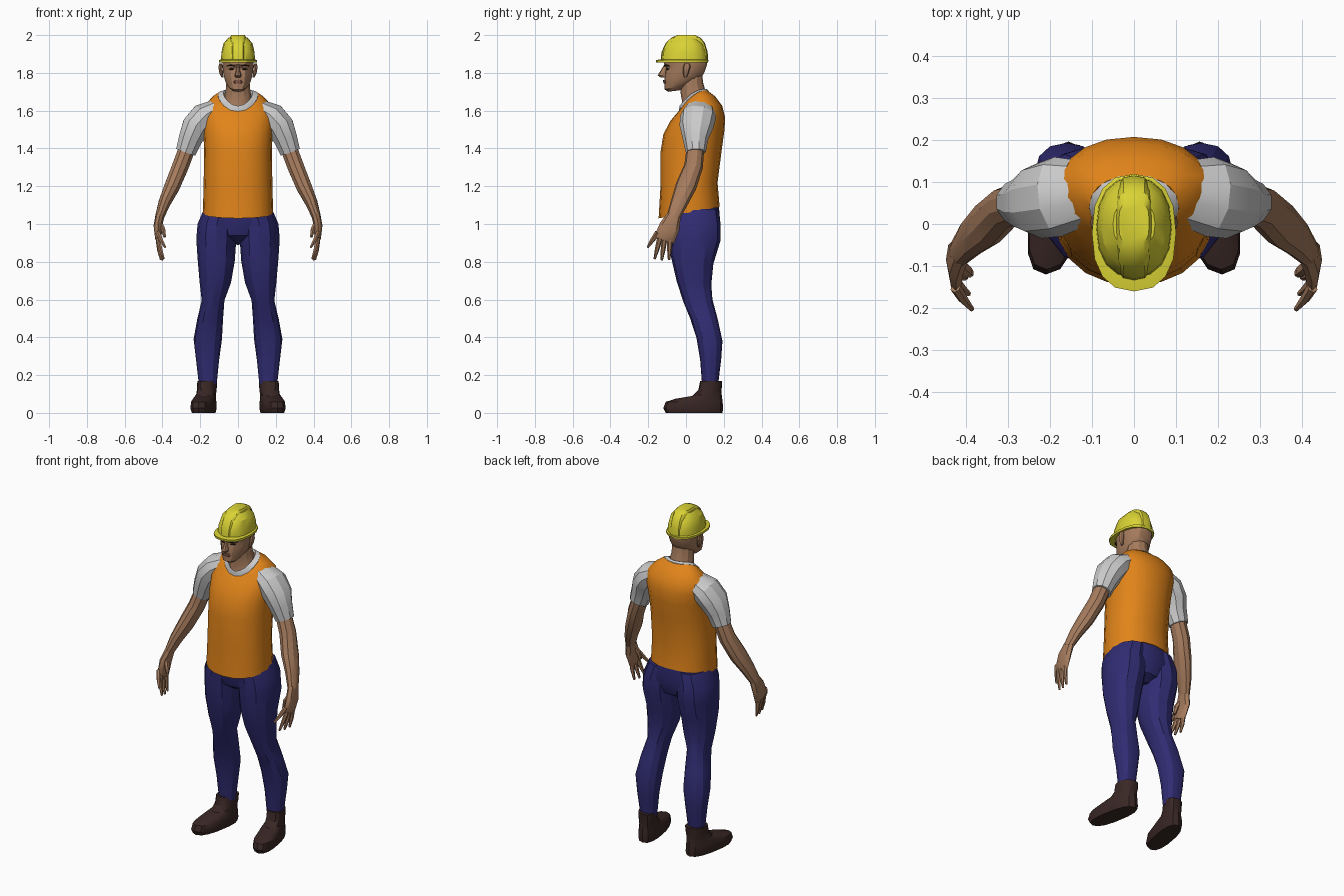
import bpy, bmesh
from math import sin, cos, pi, radians, copysign
from mathutils import Vector


def material(name, r, g, b):
    m = bpy.data.materials.new(name)
    m.diffuse_color = (r, g, b, 1)
    return m


SKIN = material("skin", .38, .2, .11)
ORANGE = material("orange", .75, .23, .01)
WHITE = material("white", .68, .68, .71)
BLUE = material("blue", .03, .025, .17)
BROWN = material("brown", .04, .02, .018)
YELLOW = material("yellow", .7, .65, .035)
DARK = material("dark", .035, .02, .015)
LIP = material("lip", .25, .1, .07)


def skin_rings(name, rings, mat, mirror=False, angle=28):
    """Bridge equal-sized point rings into a capped mesh."""
    bm = bmesh.new()
    vs = [[bm.verts.new(p) for p in r] for r in rings]
    n = len(vs[0])
    for a, b in zip(vs, vs[1:]):
        for i in range(n):
            j = (i + 1) % n
            bm.faces.new((a[i], a[j], b[j], b[i]))
    bm.faces.new(vs[0])
    bm.faces.new(vs[-1])
    bmesh.ops.recalc_face_normals(bm, faces=bm.faces)
    me = bpy.data.meshes.new(name)
    bm.to_mesh(me)
    bm.free()
    me.materials.append(mat)
    me.shade_smooth()
    me.set_sharp_from_angle(angle=radians(angle))
    ob = bpy.data.objects.new(name, me)
    bpy.context.collection.objects.link(ob)
    if mirror:
        ob.modifiers.new("mirror", 'MIRROR').use_mirror_merge = False
    return ob


def power(v, p):
    return copysign(abs(v) ** (2 / p), v)


def loft(name, rows, mat, n=16, p=2.0, skew=0, **kw):
    """Rows: centre x, half width, front y, front z, back y, back z, side lift."""
    rings = []
    for row in rows:
        cx, rx, yf, zf, yb, zb = row[:6]
        lift = row[6] if len(row) > 6 else 0
        ring = []
        for i in range(n):
            a = 2 * pi * i / n
            s, c = power(sin(a), p), power(cos(a), p)
            y = (yf + yb) / 2 - c * (yb - yf) / 2
            z = (zf + zb) / 2 - c * (zb - zf) / 2 + lift * s * s
            ring.append((cx + rx * s + skew * (y - .13), y, z))
        rings.append(ring)
    return skin_rings(name, rings, mat, **kw)


def limb(name, rows, mat, n=10, mirror=True, **kw):
    """Rows: centre x, y, z, half depth (y), half thickness."""
    pts = [Vector(r[:3]) for r in rows]
    rings = []
    for k, r in enumerate(rows):
        t = (pts[min(k + 1, len(pts) - 1)] - pts[max(k - 1, 0)]).normalized()
        u = Vector((0, 1, 0))
        u = (u - t * u.dot(t)).normalized()
        v = t.cross(u)
        rings.append([pts[k] + u * r[3] * cos(2 * pi * i / n) + v * r[4] * sin(2 * pi * i / n)
                      for i in range(n)])
    return skin_rings(name, rings, mat, mirror=mirror, **kw)


# Vest and shirt collar
loft("vest", [
    (0, .186, -.145, 1.03, .178, 1.09),
    (0, .182, -.135, 1.2, .167, 1.22),
    (0, .179, -.135, 1.38, .19, 1.4),
    (0, .184, -.12, 1.475, .204, 1.5),
    (0, .191, -.083, 1.545, .207, 1.565, .01),
    (0, .185, -.05, 1.585, .192, 1.625, .015),
    (0, .14, -.04, 1.595, .155, 1.675, .03),
    (0, .106, -.034, 1.598, .115, 1.705, .03),
], ORANGE, n=20, p=2.2, angle=35)
loft("shirt_collar", [
    (0, .108, -.036, 1.57, .118, 1.68, .02),
    (0, .107, -.038, 1.598, .118, 1.707, .032),
    (0, .078, -.034, 1.625, .108, 1.715, .025),
    (0, .07, -.02, 1.61, .1, 1.7, .02),
], WHITE)

# Sleeves and forearms
limb("sleeve", [
    (.11, .075, 1.615, .075, .05),
    (.18, .065, 1.57, .095, .075),
    (.225, .055, 1.515, .09, .076),
    (.252, .05, 1.45, .068, .066),
    (.277, .052, 1.38, .053, .056),
], WHITE)
limb("forearm", [
    (.262, .052, 1.42, .046, .046),
    (.305, .04, 1.305, .05, .046),
    (.348, .0, 1.2, .056, .043),
    (.388, -.035, 1.115, .046, .034),
    (.416, -.068, 1.035, .036, .024),
], SKIN)

# Hands
limb("palm", [
    (.412, -.062, 1.05, .036, .024),
    (.424, -.085, .99, .054, .023),
    (.422, -.112, .925, .056, .017),
    (.419, -.12, .91, .048, .012),
], SKIN, n=8)
for base_y, base_z, tip_y, tip_z, tip_x in (
        (-.15, .955, -.203, .876, .385), (-.138, .925, -.166, .815, .393),
        (-.115, .915, -.128, .808, .4), (-.085, .915, -.09, .81, .408)):
    limb("finger", [
        (.424, base_y, base_z, .015, .013),
        (.5 * (.43 + tip_x), (base_y + tip_y) / 2, (base_z + tip_z) / 2, .0125, .011),
        (tip_x, tip_y, tip_z, .006, .006),
    ], SKIN, n=6)
limb("thumb", [
    (.42, -.09, 1.02, .018, .014),
    (.397, -.112, .975, .016, .013),
    (.388, -.118, .93, .009, .008),
], SKIN, n=6)

# Trousers
loft("trouser_seat", [
    (0, .16, -.1, 1.1, .172, 1.12),
    (0, .2, -.09, 1.0, .182, 1.0),
    (0, .15, -.07, .94, .15, .92),
    (0, .05, -.03, .91, .1, .89),
], BLUE, p=2.2)
loft("trouser_leg", [
    (.09, .09, -.097, 1.08, .172, 1.08),
    (.112, .102, -.095, 1.0, .183, 1.0),
    (.115, .106, -.088, .93, .182, .91),
    (.115, .098, -.078, .82, .145, .79),
    (.12, .083, -.05, .7, .134, .68),
    (.132, .06, -.015, .59, .14, .6),
    (.147, .068, .022, .5, .167, .5),
    (.16, .075, .055, .4, .193, .38),
    (.161, .061, .075, .28, .186, .28),
    (.16, .047, .085, .15, .17, .15),
], BLUE, n=12, p=2.2, mirror=True)

# Boots, toes turned out
loft("boot", [
    (.167, .055, -.108, 0, .193, 0),
    (.167, .062, -.12, .025, .196, .02),
    (.167, .06, -.108, .058, .194, .06),
    (.166, .054, -.055, .075, .19, .085),
    (.165, .05, .035, .09, .188, .115),
    (.164, .05, .065, .12, .19, .14),
    (.164, .05, .075, .17, .192, .17),
], BROWN, n=14, p=2.5, skew=-.17, mirror=True)

# Neck and head
loft("neck", [
    (0, .085, -.035, 1.59, .11, 1.68),
    (0, .07, -.02, 1.645, .103, 1.705),
    (0, .063, -.03, 1.7, .09, 1.75),
    (0, .06, -.03, 1.76, .085, 1.81),
], SKIN, n=12)
loft("head", [
    (0, .028, -.095, 1.7, -.02, 1.71),
    (0, .052, -.113, 1.712, .03, 1.745),
    (0, .067, -.113, 1.74, .07, 1.765),
    (0, .075, -.114, 1.77, .09, 1.79),
    (0, .081, -.112, 1.8, .1, 1.81),
    (0, .083, -.105, 1.825, .11, 1.84),
    (0, .084, -.116, 1.845, .113, 1.855),
    (0, .083, -.112, 1.885, .11, 1.885),
], SKIN, n=14, p=2.2)

# Face
loft("nose", [
    (0, .014, -.135, 1.776, -.1, 1.776),
    (0, .018, -.15, 1.787, -.1, 1.785),
    (0, .011, -.136, 1.81, -.1, 1.81),
    (0, .008, -.119, 1.838, -.1, 1.838),
], SKIN, n=8)
loft("mouth", [
    (0, .018, -.118, 1.744, -.1, 1.744),
    (0, .026, -.121, 1.752, -.1, 1.752),
    (0, .016, -.121, 1.762, -.1, 1.762),
], LIP, n=8)
limb("eyebrow", [
    (.014, -.113, 1.836, .004, .004),
    (.037, -.111, 1.842, .004, .005),
    (.058, -.09, 1.837, .004, .003),
], DARK, n=6)
limb("eye", [
    (.021, -.103, 1.82, .004, .003),
    (.034, -.1, 1.821, .006, .006),
    (.048, -.09, 1.82, .004, .003),
], DARK, n=6)
loft("ear", [
    (.083, .006, -.01, 1.775, .006, 1.78),
    (.09, .01, -.016, 1.8, .016, 1.805),
    (.093, .011, -.016, 1.83, .024, 1.835),
    (.092, .007, -.008, 1.85, .018, 1.85),
], SKIN, n=8, mirror=True)

# Hard hat: brim, shell and raised centre band
loft("hat_brim", [
    (0, .1, -.158, 1.855, .117, 1.855),
    (0, .1, -.16, 1.868, .119, 1.868),
    (0, .09, -.13, 1.872, .113, 1.872),
], YELLOW, p=2.4)
loft("hat_shell", [
    (0, .09, -.128, 1.862, .112, 1.862),
    (0, .088, -.124, 1.91, .11, 1.905),
    (0, .077, -.1, 1.957, .092, 1.955),
    (0, .05, -.06, 1.987, .058, 1.987),
], YELLOW, p=2.3)
loft("hat_band", [
    (0, .045, -.134, 1.865, .116, 1.865),
    (0, .045, -.13, 1.91, .115, 1.91),
    (0, .044, -.108, 1.958, .1, 1.958),
    (0, .042, -.075, 1.988, .078, 1.986),
    (0, .036, -.045, 2.0, .05, 2.0),
], YELLOW, p=3.5)
